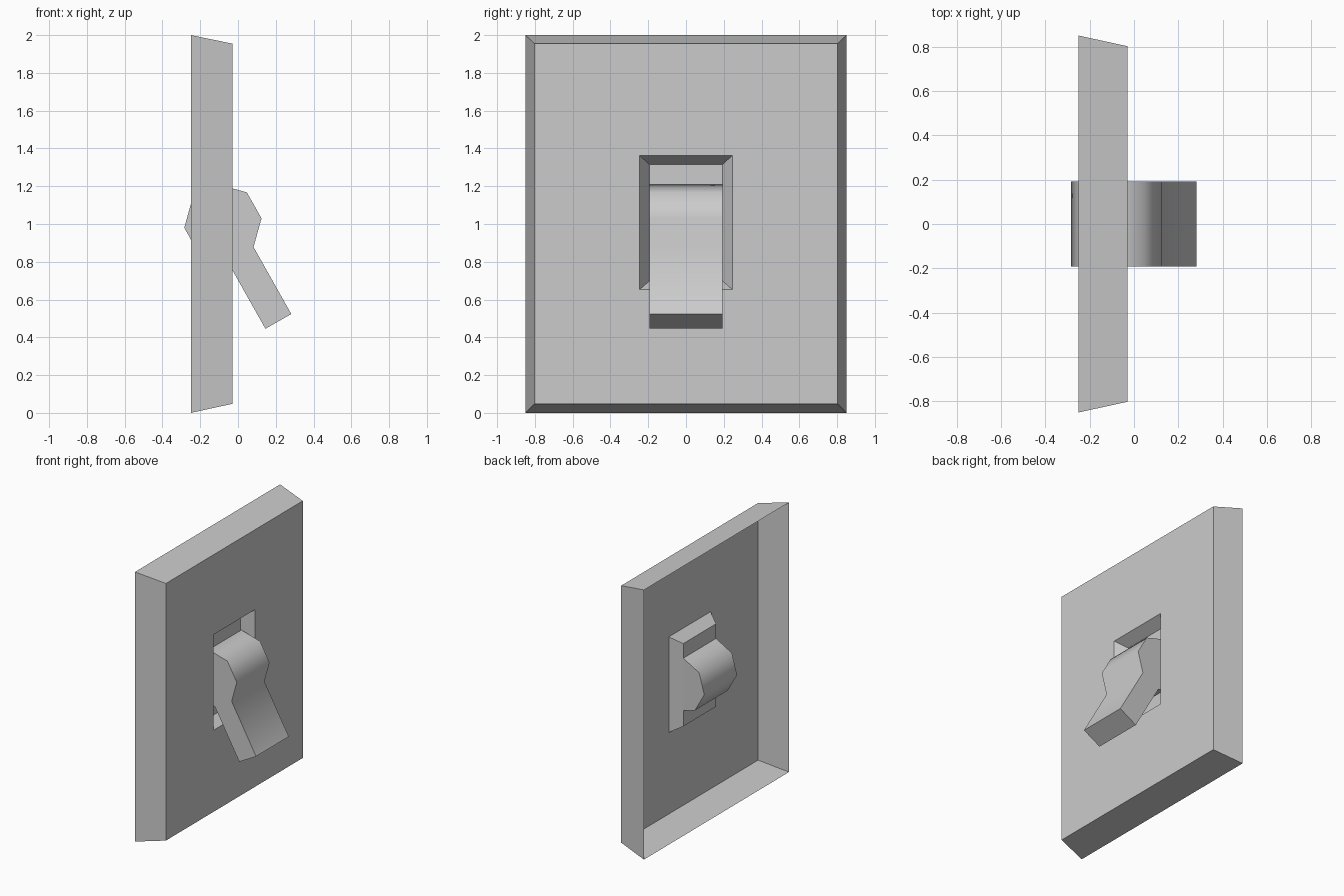
import bpy, bmesh, math
from mathutils import Vector

if "Cube" in bpy.data.objects:
    bpy.data.objects.remove(bpy.data.objects["Cube"])


def make_object(name, bm):
    mesh = bpy.data.meshes.new(name)
    bm.to_mesh(mesh)
    bm.free()
    obj = bpy.data.objects.new(name, mesh)
    bpy.context.collection.objects.link(obj)
    return obj


def ring(bm, x, half_width, z0, z1):
    w = half_width
    return [bm.verts.new((x, y, z)) for y, z in ((-w, z0), (w, z0), (w, z1), (-w, z1))]


# wall plate: thin shell, open at the back, with a recessed pocket in front
bm = bmesh.new()
rings = [ring(bm, *r) for r in (
    (-0.25, 0.85, 0.0, 2.0),         # back rim
    (-0.03, 0.802, 0.048, 1.955),    # front face edge
    (-0.03, 0.245, 0.653, 1.362),    # pocket mouth
    (-0.112, 0.192, 0.70, 1.314),    # pocket floor
)]
for a, b in zip(rings, rings[1:]):
    for i in range(4):
        j = (i + 1) % 4
        bm.faces.new((a[i], a[j], b[j], b[i]))
bm.faces.new(rings[-1])
make_object("wall_plate", bm)

# toggle: eight-sided pivot with one side pulled out into a lever
centre, radius, half = Vector((-0.08, 1.005)), 0.206, 0.192
profile = []
for k in range(8):
    t = math.radians(-38 + 45 * k)
    profile.append(centre + radius * Vector((math.cos(t), math.sin(t))))
reach = Vector((0.20, -0.355))
profile += [profile[-1] + reach, profile[0] + reach]

bm = bmesh.new()
cap = bm.faces.new([bm.verts.new((p.x, -half, p.y)) for p in profile])
res = bmesh.ops.extrude_face_region(bm, geom=[cap], use_keep_orig=True)
moved = [v for v in res["geom"] if isinstance(v, bmesh.types.BMVert)]
bmesh.ops.translate(bm, verts=moved, vec=(0, 2 * half, 0))
bmesh.ops.recalc_face_normals(bm, faces=bm.faces)
toggle = make_object("toggle", bm)

bpy.context.view_layer.objects.active = toggle
toggle.select_set(True)
bpy.ops.object.shade_smooth_by_angle(angle=math.radians(55))
